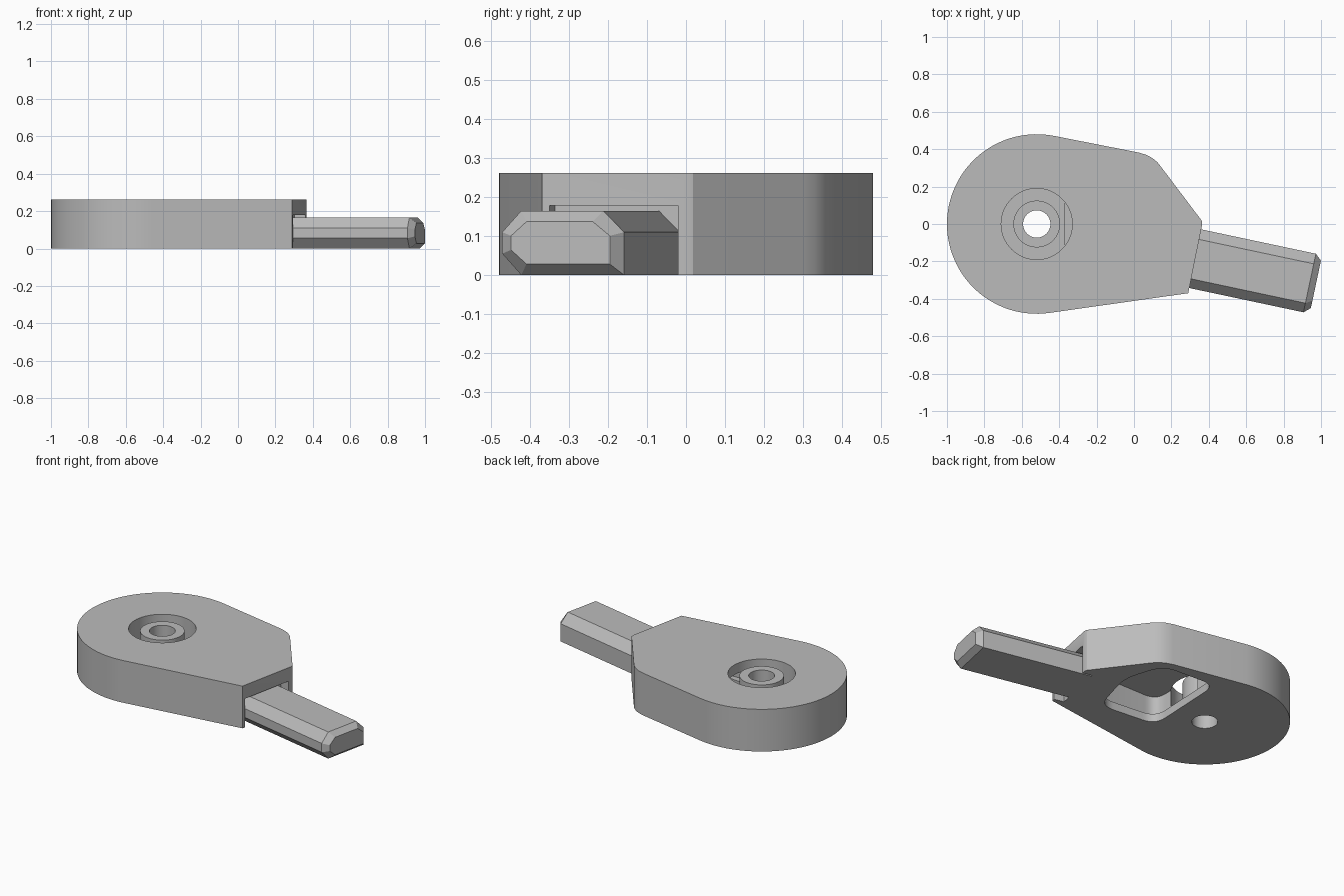
import bpy, bmesh, math
from mathutils import Vector, Matrix

if "Cube" in bpy.data.objects:
    bpy.data.objects.remove(bpy.data.objects["Cube"])

grey = bpy.data.materials.new("plain grey")
grey.diffuse_color = (0.5, 0.5, 0.5, 1)
grey.use_nodes = True
grey.node_tree.nodes["Principled BSDF"].inputs["Base Color"].default_value = grey.diffuse_color
HUB = Vector((-0.52, 0.0))
TILT = Matrix.Translation((0.325, -0.185, 0)) @ Matrix.Rotation(math.radians(-12), 4, 'Z')


def loft(name, rings, matrix=None):
    """Closed solid through a list of equal-length rings of 3D points."""
    bm = bmesh.new()
    loops = [[bm.verts.new(p) for p in ring] for ring in rings]
    n = len(loops[0])
    for a, b in zip(loops, loops[1:]):
        for i in range(n):
            j = (i + 1) % n
            bm.faces.new((a[i], a[j], b[j], b[i]))
    bm.faces.new(loops[0][::-1])
    bm.faces.new(loops[-1])
    bmesh.ops.recalc_face_normals(bm, faces=bm.faces)
    if matrix:
        bm.transform(matrix)
    mesh = bpy.data.meshes.new(name)
    bm.to_mesh(mesh)
    bm.free()
    mesh.materials.append(grey)
    obj = bpy.data.objects.new(name, mesh)
    bpy.context.collection.objects.link(obj)
    return obj


def prism(name, outline, z0, z1, matrix=None):
    return loft(name, [[(p[0], p[1], z) for p in outline] for z in (z0, z1)], matrix)


def circle(r, start=0, end=360, n=64, ends=False):
    count = n + 1 if ends else n
    angles = [math.radians(start + (end - start) * i / n) for i in range(count)]
    return [(HUB.x + r * math.cos(a), HUB.y + r * math.sin(a)) for a in angles]


def rounded(corners, r, steps=8):
    """Soften each corner of a polygon with a quadratic curve."""
    out = []
    for i, c in enumerate(corners):
        c = Vector(c)
        a = c + (Vector(corners[i - 1]) - c).normalized() * r
        b = c + (Vector(corners[(i + 1) % len(corners)]) - c).normalized() * r
        for k in range(steps + 1):
            t = k / steps
            out.append((1 - t) ** 2 * a + 2 * t * (1 - t) * c + t * t * b)
    return out


def cut(target, cutter):
    mod = target.modifiers.new(cutter.name, 'BOOLEAN')
    mod.operation = 'DIFFERENCE'
    mod.solver = 'EXACT'
    mod.object = cutter
    bpy.context.view_layer.objects.active = target
    bpy.ops.object.modifier_apply(modifier=mod.name)
    bpy.data.objects.remove(cutter, do_unlink=True)


def smooth(obj):
    bpy.ops.object.select_all(action='DESELECT')
    obj.select_set(True)
    bpy.context.view_layer.objects.active = obj
    bpy.ops.object.shade_smooth_by_angle(angle=math.radians(25))


# teardrop body with a slanted end
outline = circle(0.48, 79, 277.5, 64, True) + [
    (0.29, -0.37), (0.365, 0.0), (0.362, 0.018), (0.145, 0.305), (0.125, 0.33),
    (0.10, 0.351), (0.07, 0.368), (0.03, 0.381)]
body = prism("body", outline, 0, 0.262)

# round recess in the top
cut(body, prism("recess", circle(0.19), 0.06, 0.4))

# inner cavity and its smaller mouth in the underside
cavity = [(-0.37, -0.25), (0.07, -0.25), (0.16, 0.05), (0.06, 0.34), (-0.37, 0.36)]
mouth = [(-0.325, -0.2), (0.05, -0.235), (0.14, 0.08), (0.06, 0.33), (-0.3, 0.35)]
cut(body, prism("cavity", rounded(cavity, 0.08), 0.05, 0.2))
cut(body, prism("mouth", rounded(mouth, 0.09), -0.1, 0.1))

# slot in the slanted end that holds the tongue
slot = [(-0.06, -0.168), (0.3, -0.168), (0.3, 0.168), (-0.06, 0.168)]
cut(body, prism("slot", slot, -0.1, 0.178, TILT))

# shaft hole through the floor
cut(body, prism("floor_hole", circle(0.073), -0.1, 0.1))
smooth(body)

# hollow boss standing in the recess
boss = prism("boss", circle(0.125), 0.05, 0.248)
cut(boss, prism("boss_hole", circle(0.073), -0.1, 0.4))
smooth(boss)

# chamfered tongue with a bevelled tip
section = [(-0.16, 0.055), (-0.16, 0.11), (-0.11, 0.165), (0.105, 0.165),
           (0.16, 0.11), (0.16, 0.0), (-0.11, 0.0)]
tip = [(y * 0.81, 0.0825 + (z - 0.0825) * 0.66) for y, z in section]
loft("tongue", [[(s, y, z) for y, z in ring] for s, ring in
                ((-0.07, section), (0.628, section), (0.662, tip))], TILT)
